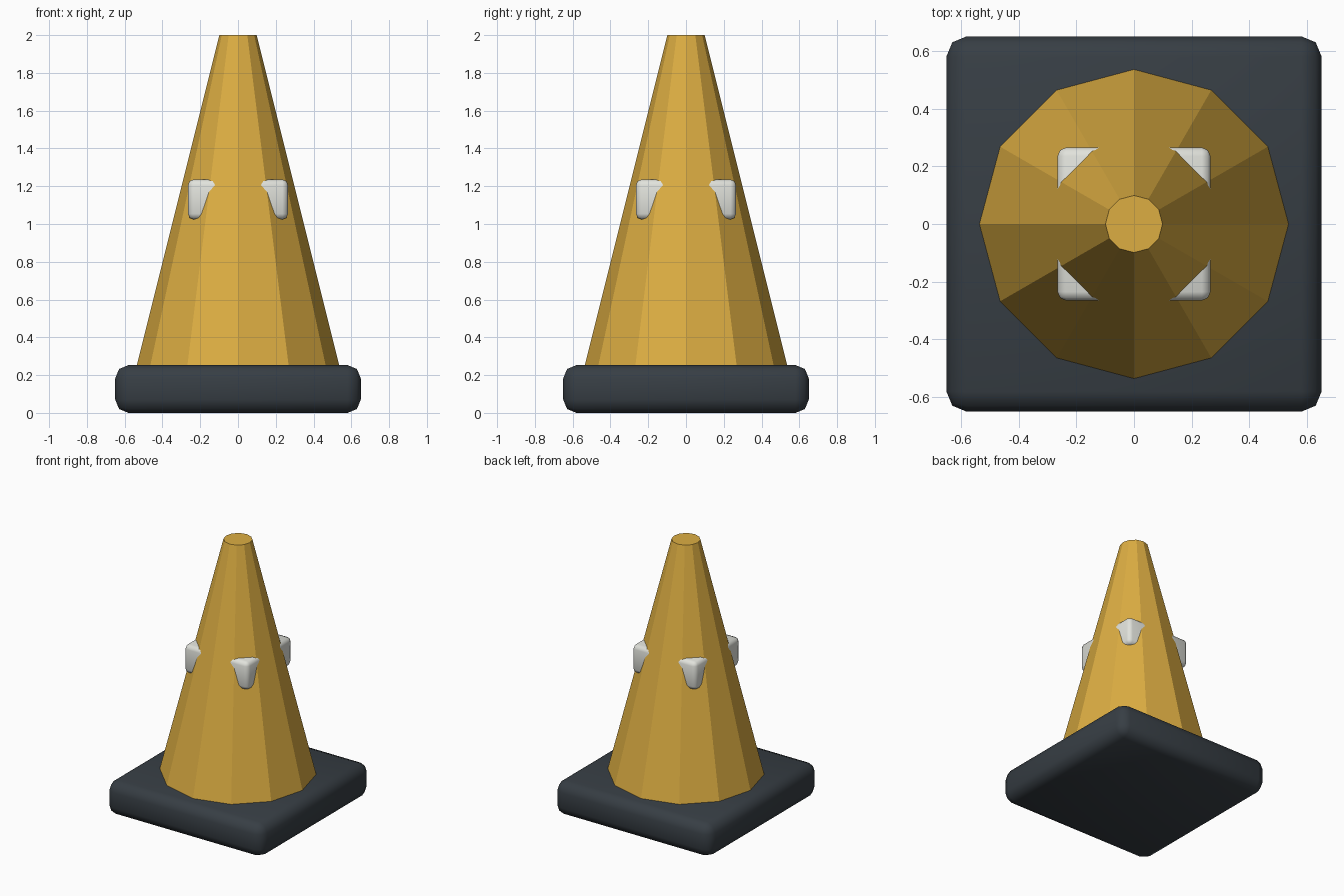
import bpy
import math

if "Cube" in bpy.data.objects:
    bpy.data.objects.remove(bpy.data.objects["Cube"])


def material(name, rgb):
    m = bpy.data.materials.new(name)
    m.diffuse_color = (*rgb, 1)
    m.use_nodes = True
    m.node_tree.nodes["Principled BSDF"].inputs["Base Color"].default_value = m.diffuse_color
    return m


def rounded_block(name, width, z0, z1, bevel, mat):
    bpy.ops.mesh.primitive_cube_add(size=1, location=(0, 0, (z0 + z1) / 2))
    ob = bpy.context.object
    ob.name = name
    ob.scale = (width, width, z1 - z0)
    bpy.ops.object.transform_apply(location=False, rotation=False, scale=True)
    mod = ob.modifiers.new("rounded_edges", 'BEVEL')
    mod.width = bevel
    mod.segments = 2
    bpy.ops.object.modifier_apply(modifier=mod.name)
    bpy.ops.object.shade_smooth_by_angle(angle=math.radians(50))
    ob.data.materials.append(mat)
    return ob


orange = material("amber", (0.72, 0.42, 0.055))
dark = material("dark_slate", (0.038, 0.048, 0.058))
white = material("off_white", (0.75, 0.76, 0.71))

# Square foot and the square collar whose corners poke through the cone
rounded_block("base", 1.30, 0, 0.253, 0.07, dark)
rounded_block("collar", 0.53, 1.024, 1.236, 0.03, white)

# Twelve-sided flat-shaded cone, sunk slightly into the base
z0, z1 = 0.2, 2.0
r1 = 0.099
r0 = r1 + (0.5355 - r1) * (z1 - z0) / (z1 - 0.253)
bpy.ops.mesh.primitive_cone_add(vertices=12, radius1=r0, radius2=r1,
                                depth=z1 - z0, location=(0, 0, (z0 + z1) / 2))
cone = bpy.context.object
cone.name = "cone"
cone.data.materials.append(orange)
